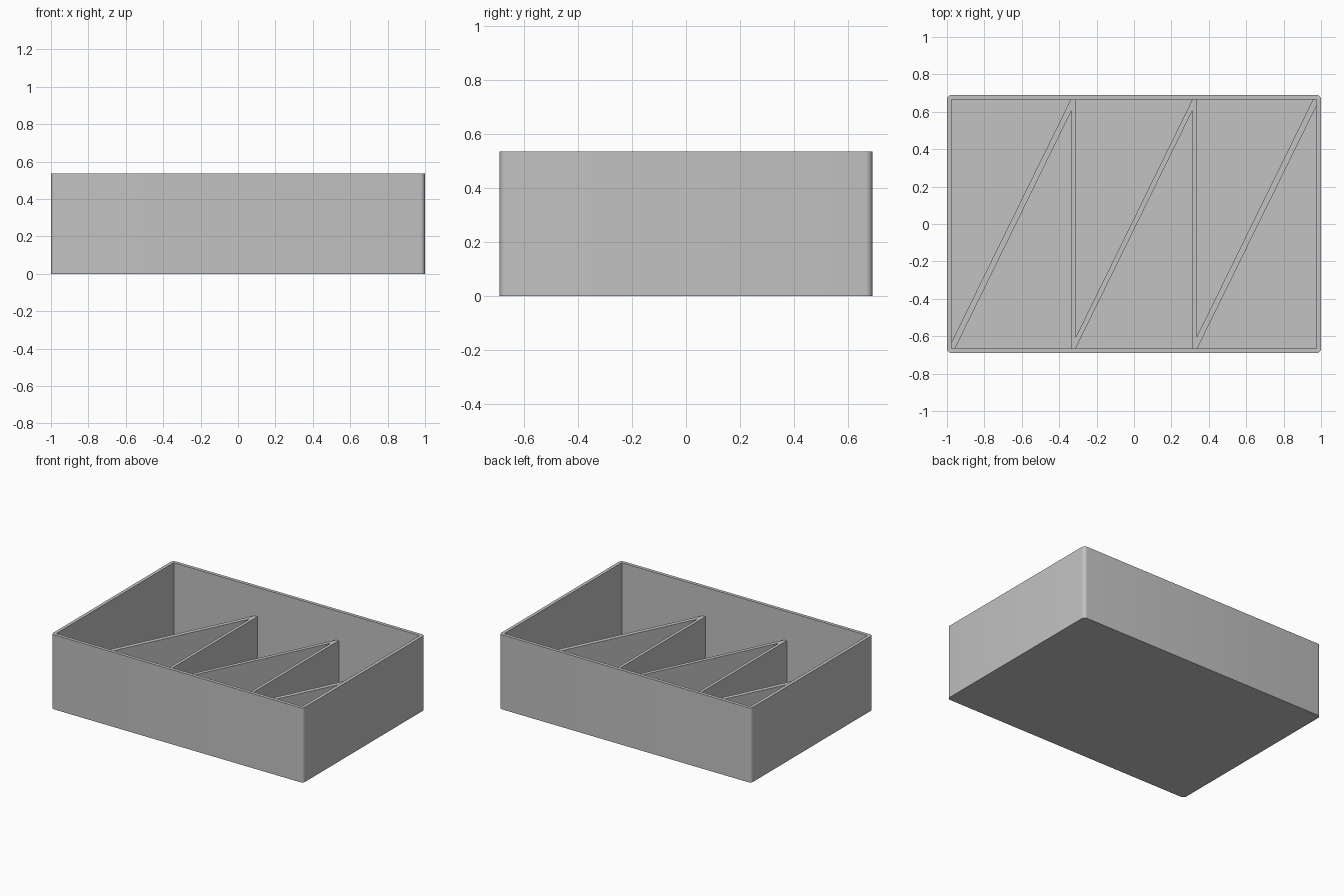
import bpy
import bmesh
import math

cube = bpy.data.objects.get("Cube")
if cube:
    bpy.data.objects.remove(cube, do_unlink=True)

# Main dimensions (half widths and heights)
OUT_X, OUT_Y, HEIGHT = 1.0, 0.69, 0.535
IN_X, IN_Y = 0.976, 0.666
FLOOR, DIVIDER_TOP, ABOVE = 0.024, 0.325, 0.7
NEAR, FAR = 0.312, 0.334      # two sides of each straight divider

grey = bpy.data.materials.new("grey plastic")
grey.use_nodes = True
colour = (0.54, 0.54, 0.54, 1)
grey.diffuse_color = colour
grey.node_tree.nodes["Principled BSDF"].inputs["Base Color"].default_value = colour


def prism(name, outline, bottom, top):
    """Extrude a flat outline upward into a closed solid."""
    bm = bmesh.new()
    face = bm.faces.new([bm.verts.new((x, y, bottom)) for x, y in outline])
    moved = bmesh.ops.extrude_face_region(bm, geom=[face])["geom"]
    verts = [v for v in moved if isinstance(v, bmesh.types.BMVert)]
    bmesh.ops.translate(bm, verts=verts, vec=(0, 0, top - bottom))
    bmesh.ops.recalc_face_normals(bm, faces=bm.faces)
    mesh = bpy.data.meshes.new(name)
    bm.to_mesh(mesh)
    bm.free()
    mesh.materials.append(grey)
    obj = bpy.data.objects.new(name, mesh)
    bpy.context.collection.objects.link(obj)
    return obj


def rectangle(x, y):
    return [(-x, -y), (x, -y), (x, y), (-x, y)]


# Solid tray block with rounded upright corners
tray = prism("divided_tray", rectangle(OUT_X, OUT_Y), 0, HEIGHT)
bm = bmesh.new()
bm.from_mesh(tray.data)
upright = [e for e in bm.edges if abs(e.verts[0].co.z - e.verts[1].co.z) > 0.1]
bmesh.ops.bevel(bm, geom=upright, offset=0.025, segments=6, profile=0.5, affect='EDGES')
bm.to_mesh(tray.data)
bm.free()

# Open space above the dividers
cutters = [prism("upper_cutter", rectangle(IN_X, IN_Y), DIVIDER_TOP, ABOVE)]

# Triangular compartments; the other half is the same turned by half a circle
pockets = [
    [(-IN_X, -0.632), (-0.338, IN_Y), (-IN_X, IN_Y)],
    [(-0.957, -IN_Y), (-FAR, -IN_Y), (-FAR, 0.606)],
    [(-NEAR, -0.606), (NEAR, IN_Y), (-NEAR, IN_Y)],
]
for outline in pockets:
    for turn in (1, -1):
        points = [(turn * x, turn * y) for x, y in outline]
        cutters.append(prism("compartment_cutter", points, FLOOR, ABOVE))

# Carve the tray
bpy.context.view_layer.objects.active = tray
for cutter in cutters:
    cutter.hide_render = True
    cut = tray.modifiers.new("carve", 'BOOLEAN')
    cut.operation = 'DIFFERENCE'
    cut.solver = 'EXACT'
    cut.object = cutter
    bpy.ops.object.modifier_apply(modifier=cut.name)
    bpy.data.objects.remove(cutter, do_unlink=True)

# Smooth corners, crisp rims
bpy.ops.object.select_all(action='DESELECT')
tray.select_set(True)
bpy.ops.object.shade_smooth_by_angle(angle=math.radians(25))
